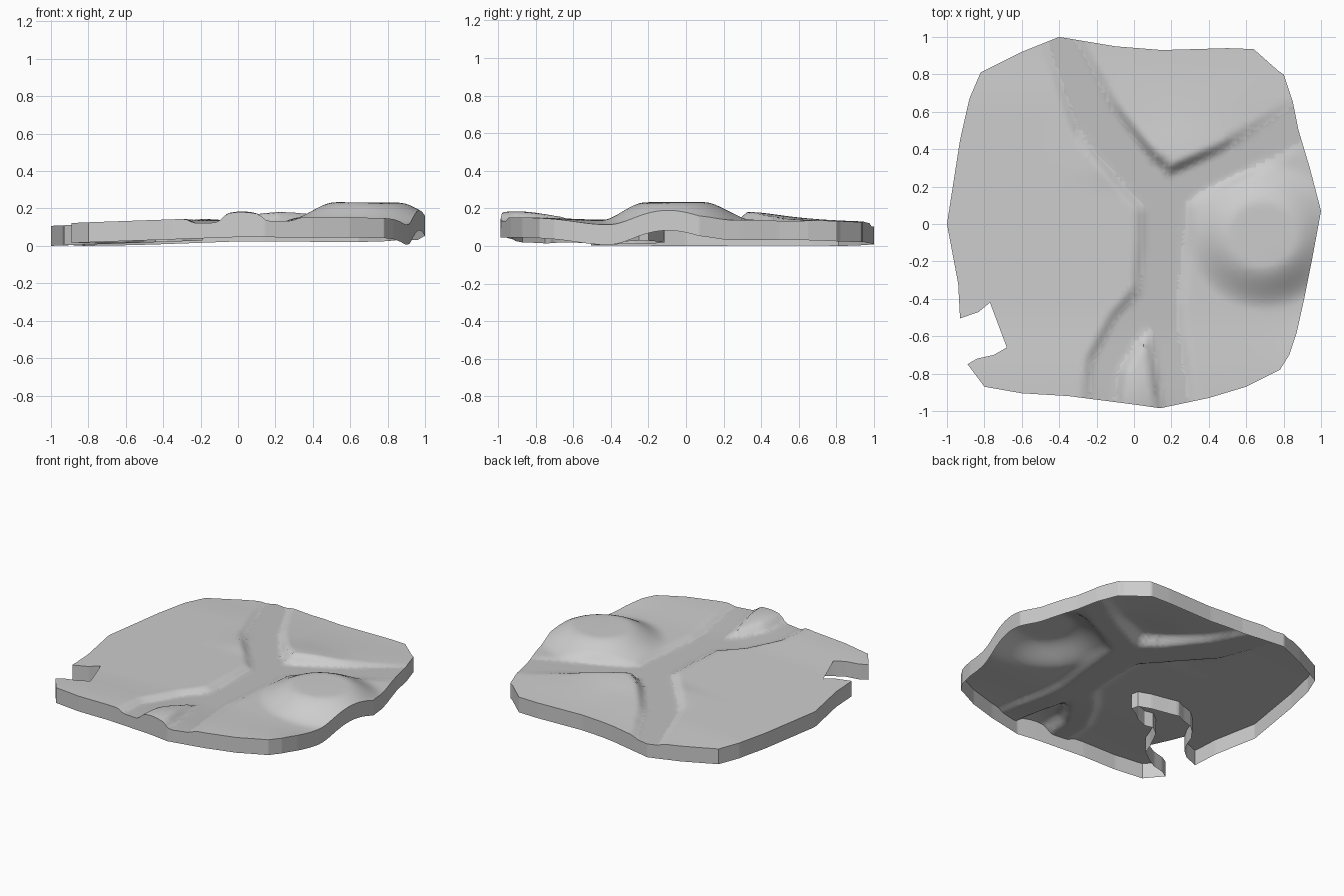
import bpy, bmesh, math
from mathutils import Vector

if "Cube" in bpy.data.objects:
    bpy.data.objects.remove(bpy.data.objects["Cube"])

SKIRT = 0.107
STEP = 0.025

# outer rim, counter-clockwise from the front-left tip to the left tip
RIM = [(-.89, -.75), (-.8, -.87), (-.6, -.905), (-.35, -.92), (0, -.965), (.14, -.985),
       (.4, -.93), (.6, -.87), (.78, -.78), (.83, -.7), (.87, -.58), (.91, -.4), (.95, -.2),
       (1, .07), (.94, .3), (.88, .5), (.85, .65), (.8, .8), (.77, .82), (.64, .935), (.5, .94),
       (.15, .93), (-.1, .95), (-.4, 1), (-.6, .92), (-.82, .81), (-.88, .67), (-.93, .45),
       (-1, 0), (-.94, -.32), (-.93, -.505)]
# ragged inlet on the left side
INLET = [(-.83, -.47), (-.77, -.42), (-.73, -.35), (-.7, -.27), (-.66, -.21), (-.6, -.16),
         (-.53, -.14), (-.47, -.115), (-.4, -.135), (-.28, -.165), (-.2, -.2), (-.19, -.25),
         (-.25, -.28), (-.3, -.32), (-.38, -.35), (-.44, -.335), (-.5, -.38), (-.53, -.44),
         (-.57, -.52), (-.6, -.6), (-.68, -.66), (-.75, -.7), (-.84, -.72)]
# valley centre lines: x, y, half width of the floor
VALLEYS = [
    [(.17, .13, .1), (.16, -.1, .09), (.13, -.4, .085), (-.03, -.55, .065),
     (-.15, -.75, .055), (-.18, -1, .05)],
    [(.14, -.4, .07), (.17, -.62, .055), (.23, -1, .055)],
    [(.16, .14, .1), (0, .3, .085), (-.2, .55, .09), (-.4, 1, .055)],
    [(.17, .15, .09), (.3, .23, .06), (.5, .32, .06), (.87, .53, .08), (.95, .57, .08)],
]


def smooth(a, b, v):
    t = max(0, min(1, (v - a) / (b - a)))
    return t * t * (3 - 2 * t)


def bank(x, y):
    """0 on a valley floor, 1 on the land beside it."""
    best = 1e9
    p = Vector((x, y))
    for line in VALLEYS:
        for a, b in zip(line, line[1:]):
            A, B = Vector(a[:2]), Vector(b[:2])
            d = B - A
            t = max(0, min(1, (p - A).dot(d) / d.length_squared))
            best = min(best, (p - A - d * t).length - (a[2] + (b[2] - a[2]) * t))
    return smooth(0, .07, best)


def land(x, y):
    z = .11 + .035 * (x + 1) if x < 0 else .145 - .005 * x
    z += .012 * smooth(-.45, -.85, y)
    # north plateau, highest at its tip
    z += .04 * math.exp(-((x - .25) ** 2 / .12 + (y - .32) ** 2 / .06)) * smooth(.15, .3, y)
    z -= .012 * smooth(.6, 1, y)
    # dip on the right edge and round hill beside it
    z -= .024 * math.exp(-((x - .93) ** 2 + (y + .43) ** 2) / .04)
    r = math.hypot((x - .69) / .42, (y + .06) / .4)
    return z + .094 * (1 - smooth(.4, 1, r))


def height(x, y):
    mound = .03 * math.exp(-((x - .02) ** 2 / .02 + (y + .9) ** 2 / .04))
    floor = .115 + .025 * x + .015 * smooth(-.5, -.95, y)
    return floor + (land(x, y) + mound - floor) * bank(x, y)


# flat sheet cut into a fine grid
bm = bmesh.new()
bm.faces.new([bm.verts.new((x, y, 0)) for x, y in RIM + INLET])
bmesh.ops.triangulate(bm, faces=bm.faces[:])
for axis in (Vector((1, 0, 0)), Vector((0, 1, 0))):
    n = int(1 / STEP)
    for i in range(-n, n + 1):
        bmesh.ops.bisect_plane(bm, geom=bm.verts[:] + bm.edges[:] + bm.faces[:],
                               dist=1e-5, plane_co=axis * (i * STEP + .0013), plane_no=axis)
bmesh.ops.triangulate(bm, faces=[f for f in bm.faces if len(f.verts) > 3])

# sculpt the ground; valley floors get the darker grey
for v in bm.verts:
    v.co.z = height(v.co.x, v.co.y)
for f in bm.faces:
    c = f.calc_center_median()
    f.material_index = 1 if bank(c.x, c.y) < .08 else 0
top = bm.faces[:]

# skirt hanging from the edge, open underneath
ext = bmesh.ops.extrude_edge_only(bm, edges=[e for e in bm.edges if e.is_boundary])
for g in ext["geom"]:
    if isinstance(g, bmesh.types.BMVert):
        g.co.z = max(0, land(g.co.x, g.co.y) - SKIRT)
    elif isinstance(g, bmesh.types.BMFace):
        g.material_index = 0
bmesh.ops.recalc_face_normals(bm, faces=bm.faces[:])
if sum(f.normal.z for f in top) < 0:
    bmesh.ops.reverse_faces(bm, faces=bm.faces[:])
low = min(v.co.z for v in bm.verts)
for v in bm.verts:
    v.co.z -= low

mesh = bpy.data.meshes.new("terrain_shell")
bm.to_mesh(mesh)
bm.free()
shell = bpy.data.objects.new("terrain_shell", mesh)
bpy.context.collection.objects.link(shell)

for name, g in (("land_grey", .61), ("valley_grey", .53)):
    mat = bpy.data.materials.new(name)
    mat.diffuse_color = (g, g, g, 1)
    mat.use_nodes = True
    mat.node_tree.nodes["Principled BSDF"].inputs["Base Color"].default_value = mat.diffuse_color
    mesh.materials.append(mat)

bpy.context.view_layer.objects.active = shell
shell.select_set(True)
bpy.ops.object.shade_smooth_by_angle(angle=math.radians(40))
